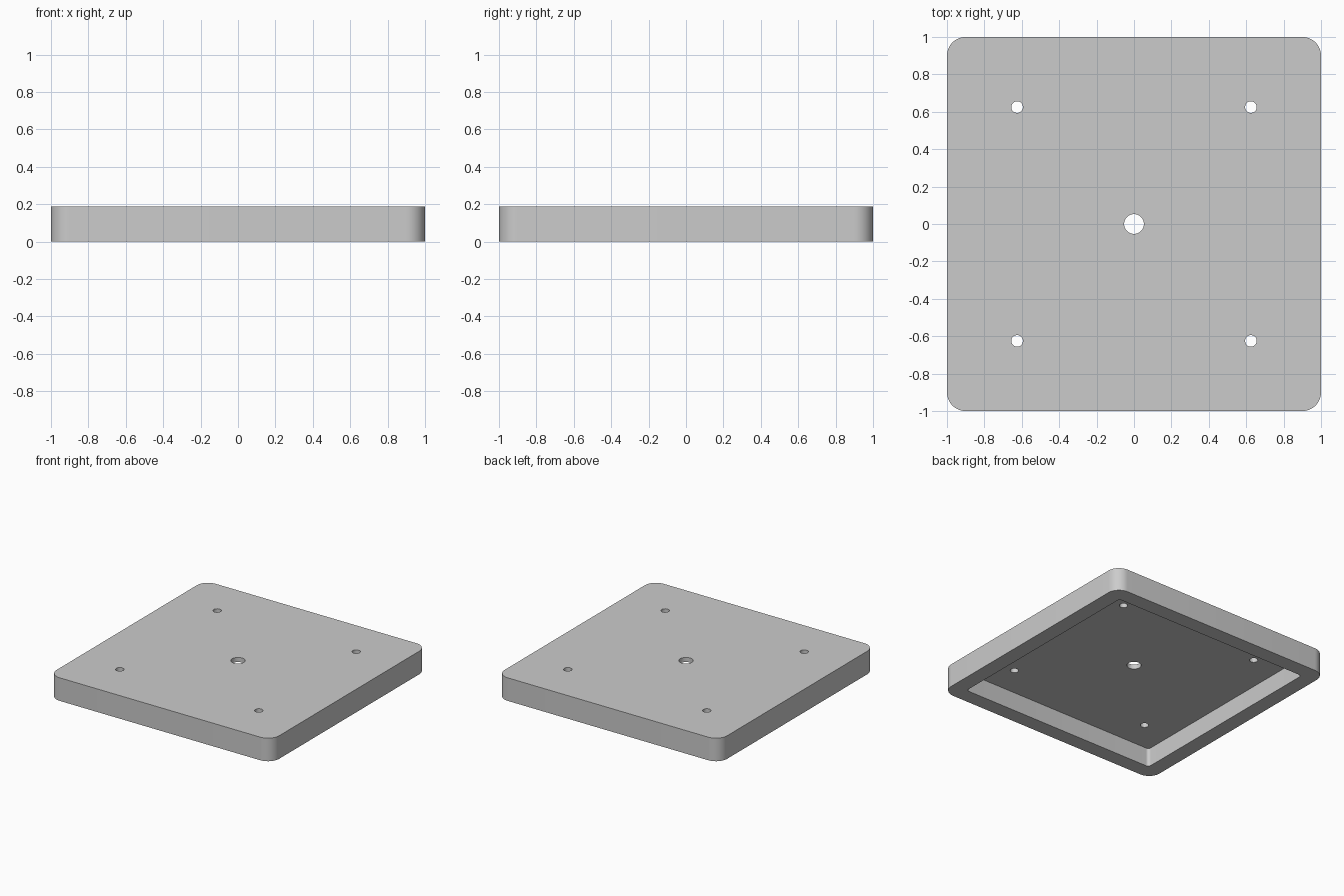
import bpy
import bmesh
from math import cos, sin, pi, radians

HEIGHT = 0.1875
CAVITY = 0.15      # depth of the hollow underside
HOLE_POS = 0.625   # screw hole offset from the centre

cube = bpy.data.objects.get("Cube")
if cube:
    bpy.data.objects.remove(cube, do_unlink=True)

grey = bpy.data.materials.new("plain grey")
grey.use_nodes = True
colour = (0.6, 0.6, 0.6, 1)
grey.diffuse_color = colour
grey.node_tree.nodes["Principled BSDF"].inputs["Base Color"].default_value = colour


def prism(name, outline, z0, z1):
    """Extrude a closed xy outline from z0 up to z1."""
    bm = bmesh.new()
    base = bm.faces.new([bm.verts.new((x, y, z0)) for x, y in outline])
    top = bmesh.ops.extrude_face_region(bm, geom=[base])["geom"]
    verts = [v for v in top if isinstance(v, bmesh.types.BMVert)]
    bmesh.ops.translate(bm, verts=verts, vec=(0, 0, z1 - z0))
    bmesh.ops.recalc_face_normals(bm, faces=bm.faces)
    mesh = bpy.data.meshes.new(name)
    bm.to_mesh(mesh)
    bm.free()
    mesh.materials.append(grey)
    obj = bpy.data.objects.new(name, mesh)
    bpy.context.collection.objects.link(obj)
    return obj


def rounded_square(half, radius, steps=12):
    c = half - radius
    points = []
    for i, (sx, sy) in enumerate([(1, 1), (-1, 1), (-1, -1), (1, -1)]):
        for k in range(steps + 1):
            a = (i + k / steps) * pi / 2
            points.append((sx * c + radius * cos(a), sy * c + radius * sin(a)))
    return points


def circle(cx, cy, radius, sides=48):
    return [(cx + radius * cos(2 * pi * k / sides), cy + radius * sin(2 * pi * k / sides))
            for k in range(sides)]


# Main plate with rounded corners
plate = prism("base_plate", rounded_square(1, 0.1), 0, HEIGHT)

# Cutters: hollow underside, centre hole and four screw holes
cutters = [prism("cavity_cutter", rounded_square(0.875, 0.025), -0.1, CAVITY),
           prism("centre_hole_cutter", circle(0, 0, 0.053), -0.2, 0.4)]
for sx in (-1, 1):
    for sy in (-1, 1):
        outline = circle(sx * HOLE_POS, sy * HOLE_POS, 0.031)
        cutters.append(prism("screw_hole_cutter", outline, -0.2, 0.4))

bpy.ops.object.select_all(action="DESELECT")
bpy.context.view_layer.objects.active = plate
plate.select_set(True)
for cutter in cutters:
    cutter.hide_render = True
    mod = plate.modifiers.new(cutter.name, "BOOLEAN")
    mod.operation = "DIFFERENCE"
    mod.solver = "EXACT"
    mod.object = cutter
    bpy.ops.object.modifier_apply(modifier=mod.name)
for cutter in cutters:
    bpy.data.objects.remove(cutter, do_unlink=True)

# Smooth corners and holes, crisp edges
bpy.ops.object.shade_smooth_by_angle(angle=radians(30))
